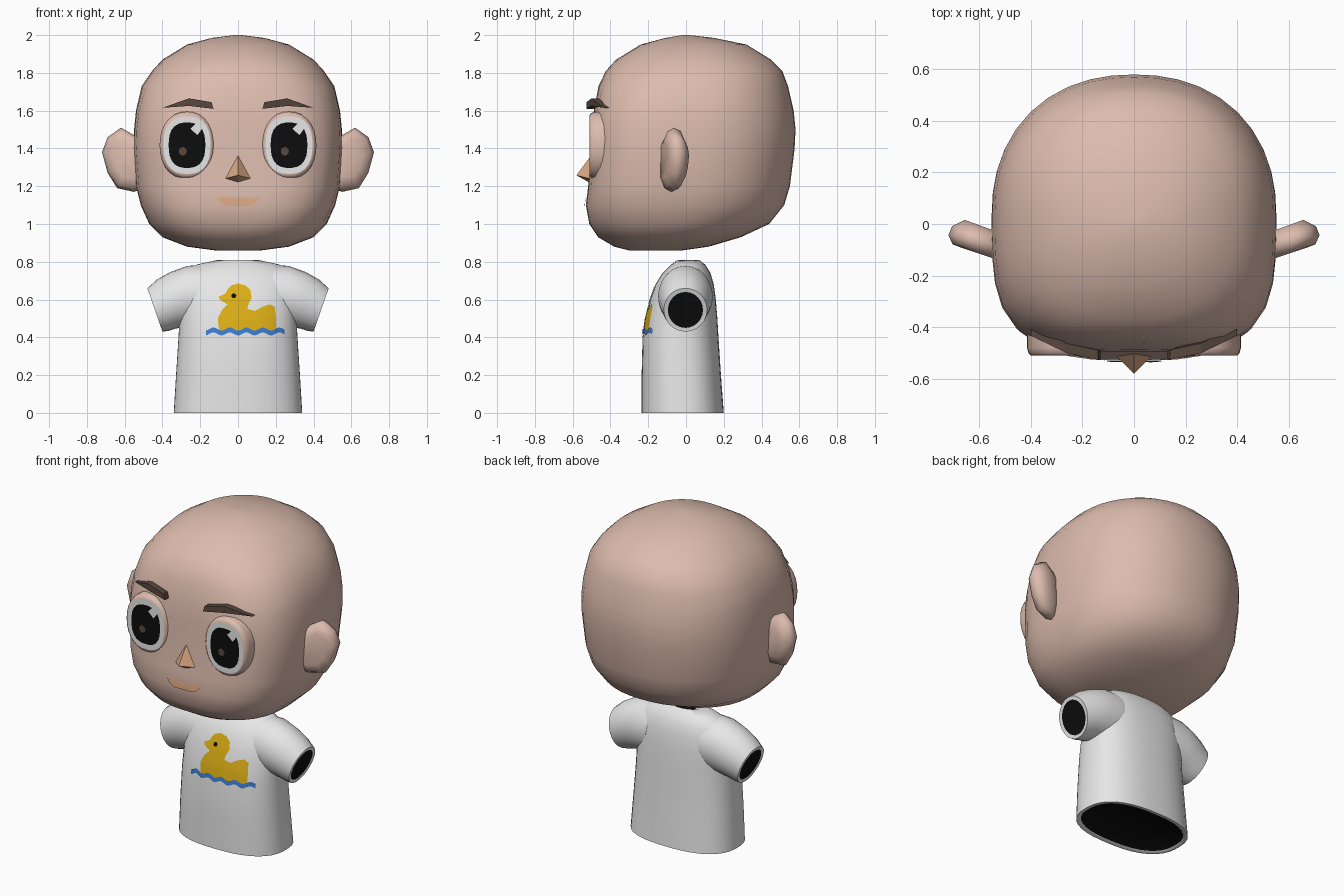
import bpy, bmesh, math
from mathutils import Vector
from mathutils.bvhtree import BVHTree

if "Cube" in bpy.data.objects:
    bpy.data.objects.remove(bpy.data.objects["Cube"])


def material(name, rgb):
    m = bpy.data.materials.new(name)
    m.diffuse_color = (*rgb, 1)
    m.use_nodes = True
    m.node_tree.nodes["Principled BSDF"].inputs["Base Color"].default_value = m.diffuse_color
    return m


SKIN = material("skin", (0.72, 0.50, 0.42))
WHITE = material("white", (0.80, 0.80, 0.80))
BLACK = material("black", (0.004, 0.004, 0.004))
BROWN = material("dark brown", (0.10, 0.065, 0.048))
TAN = material("tan", (0.70, 0.39, 0.23))
YELLOW = material("yellow", (0.72, 0.43, 0.008))
BLUE = material("blue", (0.045, 0.20, 0.62))


def finish(name, bm, mats, angle=45):
    """Turn a bmesh into an object; angle 0 means flat shading."""
    me = bpy.data.meshes.new(name)
    bm.to_mesh(me)
    bm.free()
    for m in mats:
        me.materials.append(m)
    if angle:
        me.polygons.foreach_set("use_smooth", [True] * len(me.polygons))
        me.set_sharp_from_angle(angle=math.radians(angle))
    ob = bpy.data.objects.new(name, me)
    bpy.context.collection.objects.link(ob)
    return ob


def loft(name, rings, mats, angle=45, black_caps=()):
    """Skin rings of points and close both ends (end 0 / 1 may take material 1)."""
    bm = bmesh.new()
    vs = [[bm.verts.new(p) for p in r] for r in rings]
    n = len(vs[0])
    for a, b in zip(vs, vs[1:]):
        for i in range(n):
            bm.faces.new((a[i], a[(i + 1) % n], b[(i + 1) % n], b[i]))
    for end, ring in enumerate((vs[0], vs[-1])):
        bm.faces.new(ring).material_index = 1 if end in black_caps else 0
    bmesh.ops.recalc_face_normals(bm, faces=bm.faces)
    return finish(name, bm, mats, angle)


def super_pts(a, b, n, count):
    """Superellipse points, measured at even angles."""
    out = []
    for i in range(count):
        c, s = math.cos(math.tau * i / count), math.sin(math.tau * i / count)
        r = (abs(c) ** n + abs(s) ** n) ** (-1 / n)
        out.append((a * r * c, b * r * s))
    return out


def level(z, w, yf, yb, nf, nb, count):
    """Horizontal section with different roundness at front and back."""
    cy, d = (yf + yb) / 2, (yb - yf) / 2
    front, back = super_pts(w, d, nf, count), super_pts(w, d, nb, count)
    return [((f if f[1] < 0 else b)[0], cy + (f if f[1] < 0 else b)[1], z)
            for f, b in zip(front, back)]


def plate(name, outline, target, mat, offset, step=0.03):
    """Thin painted patch: an (x, z) outline draped on the front of a target."""
    bm = bmesh.new()
    f = bm.faces.new([bm.verts.new((x, -1, z)) for x, z in outline])
    f.normal_update()
    if f.normal.y > 0:
        f.normal_flip()
    bmesh.ops.triangulate(bm, faces=[f])
    for axis in (0, 2):
        vals = [v.co[axis] for v in bm.verts]
        k = min(vals) + step
        no = Vector((axis == 0, 0, axis == 2))
        while k < max(vals):
            bmesh.ops.bisect_plane(bm, geom=bm.verts[:] + bm.edges[:] + bm.faces[:],
                                   plane_co=no * k, plane_no=no)
            k += step
    src = bmesh.new()
    src.from_mesh(target.data)
    tree = BVHTree.FromBMesh(src)
    src.free()
    for v in bm.verts:
        hit = tree.ray_cast(Vector((v.co.x, -2, v.co.z)), Vector((0, 1, 0)))[0]
        v.co.y = hit.y - offset
    return finish(name, bm, [mat])


def oval(cx, cz, a, b, n=2, count=24):
    return [(cx + x, cz + z) for x, z in super_pts(a, b, n, count)]


# Head: z, half width, front, back, front roundness, back roundness
head = loft("head", [level(*r, 40) for r in (
    (0.860, 0.12, -0.30, -0.02, 2.2, 2.0), (0.880, 0.27, -0.38, 0.12, 2.4, 2.1),
    (0.930, 0.40, -0.465, 0.29, 2.6, 2.2), (1.000, 0.470, -0.512, 0.44, 2.9, 2.2),
    (1.100, 0.515, -0.530, 0.52, 3.2, 2.2), (1.200, 0.540, -0.518, 0.55, 3.4, 2.2),
    (1.400, 0.552, -0.500, 0.575, 3.6, 2.2), (1.500, 0.550, -0.497, 0.580, 3.5, 2.2),
    (1.600, 0.540, -0.488, 0.570, 3.3, 2.2), (1.730, 0.510, -0.463, 0.540, 2.9, 2.2),
    (1.810, 0.455, -0.425, 0.510, 2.6, 2.2), (1.870, 0.400, -0.370, 0.450, 2.4, 2.1),
    (1.950, 0.270, -0.240, 0.320, 2.2, 2.0), (1.985, 0.140, -0.110, 0.150, 2, 2),
    (2.000, 0.020, -0.020, 0.020, 2, 2))], [SKIN], 60)

# Ears, eyes and brows, once per side
ear_outline = [(0.50, 1.45), (0.55, 1.47), (0.62, 1.51), (0.69, 1.46), (0.72, 1.38),
               (0.69, 1.27), (0.64, 1.19), (0.55, 1.17), (0.50, 1.19)]
brow = [(0.13, 1.61), (0.14, 1.645), (0.26, 1.665), (0.40, 1.615), (0.26, 1.625)]


def ear_ring(s, scale, shift):
    return [(s * (0.58 + (x - 0.58) * scale), -0.085 + 0.2 * (x - 0.54) + shift,
             1.34 + (z - 1.34) * scale) for x, z in ear_outline]


for s, side in ((-1, "left"), (1, "right")):
    loft(side + "_ear", [ear_ring(s, 0.6, -0.045), ear_ring(s, 0.88, -0.03),
                         ear_ring(s, 1.0, 0.005), ear_ring(s, 0.9, 0.04),
                         ear_ring(s, 0.55, 0.065)], [SKIN], 70)
    cx = 0.27 * s
    rim = loft(side + "_eye_rim", [
        [(x, y, z) for x, z in oval(cx, 1.417, 0.145 * k, 0.178 * k, 2.2, 28)]
        for y, k in ((-0.40, 1), (-0.48, 1), (-0.502, 0.96), (-0.511, 0.89))], [SKIN], 60)
    plate(side + "_eye_white", oval(cx, 1.417, 0.124, 0.152, 2.5, 28), rim, WHITE, 0.002, 1)
    plate(side + "_pupil", oval(cx, 1.417, 0.097, 0.120, 2.6, 28), rim, BLACK, 0.004, 1)
    plate(side + "_pupil_spot", oval(cx - 0.022, 1.385, 0.021, 0.022), rim, BROWN, 0.006, 1)
    hx = cx + 0.05
    plate(side + "_eye_glint", [(hx - 0.032, 1.505), (hx + 0.005, 1.47), (hx + 0.034, 1.51),
                                (hx + 0.018, 1.53), (hx - 0.005, 1.532)], rim, WHITE, 0.006, 1)
    loft(side + "_eyebrow", [[(s * x, -0.54 + 1.05 * max(0, x - 0.1) ** 2 + d, z)
                              for x, z in brow] for d in (0.012, 0.05)], [BROWN], 0)

# Nose: faceted pyramid
bm = bmesh.new()
top, left, low, right, tip = [bm.verts.new(p) for p in (
    (0, -0.49, 1.38), (-0.08, -0.50, 1.238), (0, -0.50, 1.213),
    (0.08, -0.50, 1.238), (0, -0.58, 1.258))]
base = [top, left, low, right]
for i in range(4):
    bm.faces.new((base[i], base[(i + 1) % 4], tip))
bm.faces.new(base)
bmesh.ops.recalc_face_normals(bm, faces=bm.faces)
finish("nose", bm, [TAN], 0)

# Mouth
plate("mouth", [(-0.115, 1.14), (-0.09, 1.11), (-0.06, 1.095), (0.05, 1.095),
                (0.09, 1.108), (0.115, 1.14)], head, TAN, 0.007)

# Shirt body, hemmed at the bottom and open at the neck
shirt = loft("shirt_body", [level(*r, 40) for r in (
    (0.006, 0.315, -0.21, 0.175, 2.5, 2.5), (0.000, 0.320, -0.215, 0.18, 2.5, 2.5),
    (0.000, 0.340, -0.235, 0.20, 2.5, 2.5), (0.200, 0.328, -0.235, 0.185, 2.5, 2.5),
    (0.400, 0.315, -0.230, 0.172, 2.5, 2.5), (0.500, 0.310, -0.215, 0.166, 2.5, 2.5),
    (0.600, 0.310, -0.190, 0.158, 2.5, 2.5), (0.680, 0.305, -0.162, 0.147, 2.4, 2.4),
    (0.740, 0.280, -0.125, 0.130, 2.3, 2.3), (0.785, 0.220, -0.078, 0.102, 2.2, 2.2),
    (0.810, 0.105, -0.045, 0.070, 2, 2), (0.795, 0.072, -0.032, 0.055, 2, 2))],
    [WHITE, BLACK], 60, (0, 1))

# Sleeves: top (x, z), bottom (x, z), half depth
for s, side in ((-1, "left"), (1, "right")):
    rings = []
    for tx, tz, bx, bz, ry in ((0.16, 0.785, 0.20, 0.46, 0.14), (0.27, 0.778, 0.29, 0.455, 0.145),
                               (0.36, 0.745, 0.335, 0.445, 0.135), (0.43, 0.705, 0.365, 0.435, 0.125),
                               (0.48, 0.660, 0.40, 0.43, 0.115), (0.473, 0.640, 0.402, 0.45, 0.093)):
        rings.append([(s * ((tx + bx) / 2 + (tx - bx) / 2 * v), ry * u - 0.003,
                       (tz + bz) / 2 + (tz - bz) / 2 * v) for u, v in super_pts(1, 1, 2, 24)])
    loft(side + "_sleeve", rings, [WHITE, BLACK], 60, (1,))

# Printed duck on waves
plate("duck_print", [
    (-0.10, 0.43), (-0.107, 0.50), (-0.085, 0.545), (-0.055, 0.575), (-0.095, 0.597),
    (-0.102, 0.615), (-0.066, 0.632), (-0.055, 0.655), (-0.035, 0.675), (0, 0.685),
    (0.04, 0.675), (0.066, 0.65), (0.072, 0.61), (0.055, 0.575), (0.05, 0.55), (0.09, 0.54),
    (0.13, 0.562), (0.17, 0.575), (0.195, 0.56), (0.20, 0.51), (0.20, 0.43)],
    shirt, YELLOW, 0.003)
plate("duck_eye", oval(-0.022, 0.62, 0.013, 0.013, 2, 10), shirt, BLACK, 0.006)
xs = [-0.17 + 0.415 * i / 40 for i in range(41)]
wave = [(x, 0.431 + 0.008 * math.cos((x + 0.13) * 72)) for x in xs]
plate("wave_print", [(x, z + 0.013) for x, z in wave]
      + [(x, z - 0.013) for x, z in reversed(wave)], shirt, BLUE, 0.006)
